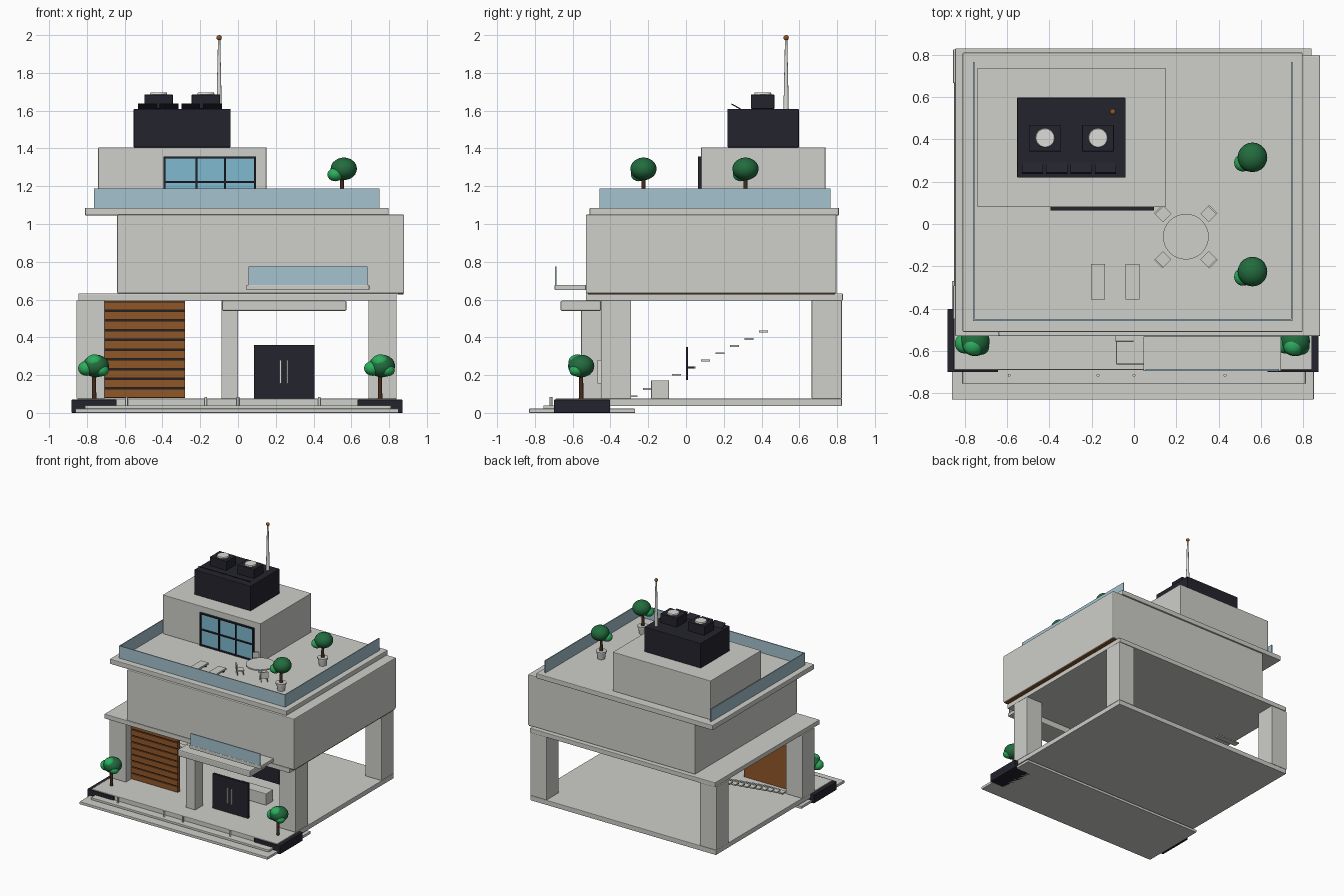
import bpy
import bmesh
import math
from mathutils import Matrix, Vector

default_cube = bpy.data.objects.get("Cube")
if default_cube:
    bpy.data.objects.remove(default_cube, do_unlink=True)


def material(name, red, green, blue):
    mat = bpy.data.materials.new(name)
    mat.use_nodes = True
    mat.diffuse_color = (red, green, blue, 1)
    mat.node_tree.nodes["Principled BSDF"].inputs["Base Color"].default_value = (red, green, blue, 1)
    return mat


plaster = material("plaster", .62, .62, .59)
pale_metal = material("pale metal", .72, .72, .69)
charcoal = material("charcoal", .017, .017, .026)
wood = material("wood", .28, .095, .022)
rail_glass = material("railing glass", .37, .54, .61)
window_glass = material("window glass", .21, .49, .62)
dark_leaf = material("dark leaf", .016, .15, .048)
light_leaf = material("light leaf", .025, .42, .11)
bark = material("bark", .06, .024, .01)


def finish(name, bm, mat, smooth=False):
    mesh = bpy.data.meshes.new(name)
    bm.to_mesh(mesh)
    bm.free()
    obj = bpy.data.objects.new(name, mesh)
    bpy.context.scene.collection.objects.link(obj)
    mesh.materials.append(mat)
    if smooth:
        bpy.ops.object.select_all(action="DESELECT")
        obj.select_set(True)
        bpy.context.view_layer.objects.active = obj
        bpy.ops.object.shade_smooth_by_angle(angle=math.radians(40))
    return obj


def box(name, x, y, z, mat, bevel=0):
    """Block given by its (low, high) extent on each axis."""
    bm = bmesh.new()
    bmesh.ops.create_cube(bm, size=1)
    for v in bm.verts:
        v.co = Vector([(a + b) / 2 + c * (b - a) for (a, b), c in zip((x, y, z), v.co)])
    obj = finish(name, bm, mat)
    if bevel:
        mod = obj.modifiers.new("Soft edges", "BEVEL")
        mod.width = bevel
        mod.segments = 2
    return obj


def cone(name, x, y, z, r_low, r_high, mat, sides=24):
    bm = bmesh.new()
    bmesh.ops.create_cone(bm, cap_ends=True, segments=sides, radius1=r_low, radius2=r_high,
                          depth=z[1] - z[0], matrix=Matrix.Translation((x, y, sum(z) / 2)))
    return finish(name, bm, mat, True)


def blob(name, centre, size, mat):
    bm = bmesh.new()
    bmesh.ops.create_icosphere(bm, subdivisions=3, radius=1,
                               matrix=Matrix.LocRotScale(Vector(centre), None, Vector(size)))
    return finish(name, bm, mat, True)


def tree(name, x, y, soil, crown, lobes):
    """Trunk with a dark crown and lighter lobes offset from its centre."""
    cone(name + "_trunk", x, y, (soil, crown), .013, .009, bark, 10)
    blob(name + "_crown", (x + .01, y, crown), (.07, .07, .06), dark_leaf)
    for dx, dy, dz, r in lobes:
        blob(name + "_lobe", (x + dx, y + dy, crown + dz), (r, r, r * .85), light_leaf)


# Ground slab and entry steps
box("lower_step", (-.86, .85), (-.83, -.27), (0, .022), plaster, .003)
box("upper_step", (-.81, .81), (-.755, -.6), (.022, .04), plaster, .003)
box("ground_slab", (-.85, .84), (-.69, .825), (.036, .076), plaster, .004)
for x in (-.59, -.17, 0, .43):
    cone("path_light", x, -.715, (.04, .085), .007, .007, pale_metal, 10)

# Ground floor columns
for x in ((-.855, -.705), (.69, .84)):
    for y in ((-.45, -.29), (.665, .825)):
        box("corner_column", x, y, (.076, .596), plaster, .004)
box("entry_column", (-.088, 0), (-.555, -.45), (.076, .596), plaster, .003)

# Slatted garage door
box("garage_panel", (-.705, -.28), (-.37, -.355), (.078, .592), wood)
boards = 10
pitch = .514 / boards
for i in range(boards):
    low = .078 + i * pitch
    box("garage_board", (-.705, -.28), (-.385, -.37), (low + .004, low + pitch - .004), wood)
    if i:
        box("garage_groove", (-.703, -.282), (-.376, -.37), (low - .004, low + .004), charcoal)

# Entry door with a pair of handles
box("entry_door", (.085, .405), (-.45, -.43), (.076, .36), charcoal)
for x in (.225, .262):
    box("door_handle", (x - .004, x + .004), (-.468, -.45), (.155, .28), pale_metal)

# Lounge and floating stairs
box("sofa", (.1, .385), (-.185, -.09), (.076, .172), plaster, .004)
box("wall_screen", (.11, .375), (0, .01), (.175, .35), charcoal)
box("screen_stand", (.22, .265), (0, .045), (.235, .245), charcoal)
for i in range(10):
    y = -.28 + i * .0767
    z = .088 + i * .038
    box("stair_tread", (-.7, -.5), (y - .024, y + .024), (z - .005, z + .005), plaster)

# Middle floor, canopy and balcony
box("floor_slab", (-.845, .84), (-.53, .83), (.594, .632), plaster, .004)
box("middle_floor", (-.64, .88), (-.53, .797), (.632, 1.05), plaster, .006)
box("soffit", (.845, .875), (-.52, .79), (.626, .632), wood)
box("entry_canopy", (-.085, .575), (-.665, -.45), (.54, .594), plaster, .008)
box("balcony_floor", (.045, .695), (-.695, -.53), (.65, .678), plaster, .003)
box("balcony_glass", (.055, .685), (-.694, -.686), (.678, .775), rail_glass)

# Roof deck with glass on three sides
box("roof_slab", (-.81, .797), (-.51, .81), (1.045, 1.086), plaster, .005)
deck = (1.086, 1.187)
box("front_railing", (-.762, .75), (-.458, -.45), deck, rail_glass)
for x in (-.762, .742):
    box("side_railing", (x, x + .008), (-.45, .765), deck, rail_glass)

# Penthouse and its window
box("penthouse", (-.74, .15), (.08, .738), (1.086, 1.406), plaster, .003)
box("penthouse_window", (-.392, .092), (.073, .08), (1.09, 1.353), window_glass)
for x in (-.395, -.225, -.073, .085):
    box("window_mullion", (x, x + .01), (.063, .08), (1.088, 1.357), charcoal)
for z in (1.088, 1.217, 1.347):
    box("window_bar", (-.395, .095), (.064, .08), (z, z + .01), charcoal)

# Rooftop plant room with fans and louvres
box("plant_room", (-.552, -.04), (.22, .597), (1.406, 1.61), charcoal, .003)
for x in (-.42, -.17):
    box("fan_housing", (x - .075, x + .075), (.343, .468), (1.61, 1.685), charcoal, .003)
    cone("fan_cap", x, .407, (1.685, 1.695), .046, .043, pale_metal)
for i in range(4):
    x = -.53 + i * .115
    louvre = box("louvre", (x, x + .1), (-.027, .027), (-.003, .003), charcoal)
    louvre.rotation_euler.x = math.radians(-28)
    louvre.location = (0, .265, 1.622)

# Antenna
cone("antenna_mast", -.1, .53, (1.61, 1.98), .014, .006, pale_metal, 12)
blob("antenna_tip", (-.1, .53, 1.986), (.014, .014, .014), wood)

# Terrace table with four chairs facing it
table_x, table_y = .245, -.06
cone("table_top", table_x, table_y, (1.147, 1.157), .108, .108, plaster, 32)
cone("table_leg", table_x, table_y, (1.086, 1.147), .012, .012, plaster, 12)
for i in range(4):
    turn = Matrix.Translation((table_x, table_y, 1.086)) @ Matrix.Rotation(math.radians(45 + 90 * i), 4, "Z")
    parts = [box("chair_seat", (.125, .182), (-.028, .028), (.032, .04), plaster),
             box("chair_back", (.176, .184), (-.028, .028), (.04, .085), plaster)]
    for x in (.128, .174):
        for y in (-.027, .021):
            parts.append(box("chair_leg", (x, x + .006), (y, y + .006), (0, .032), plaster))
    for part in parts:
        part.matrix_world = turn

# Sun loungers
for x in (-.17, -.007):
    box("lounger_bed", (x - .034, x + .034), (-.357, -.19), (1.1, 1.113), plaster)
    for y in (-.34, -.22):
        box("lounger_foot", (x - .03, x + .03), (y, y + .012), (1.086, 1.1), charcoal)

# Roof trees in pots
for y in (-.225, .315):
    cone("tree_pot", .55, y, (1.086, 1.145), .028, .037, plaster)
    cone("pot_rim", .55, y, (1.14, 1.15), .041, .041, plaster)
    tree("roof_tree", .55, y, 1.14, 1.292, [(-.035, -.025, -.03, .042)])

# Street planters with trees
for name, x in (("left", .752), ("right", -.762)):
    box(name + "_planter", (x - .12, x + .12), (-.7, -.402), (0, .07), charcoal, .004)
    tree(name + "_tree", x, -.555, .07, .248, [(-.038, -.01, -.012, .047), (.002, -.02, .022, .047),
                                               (.04, -.025, -.022, .038)])
